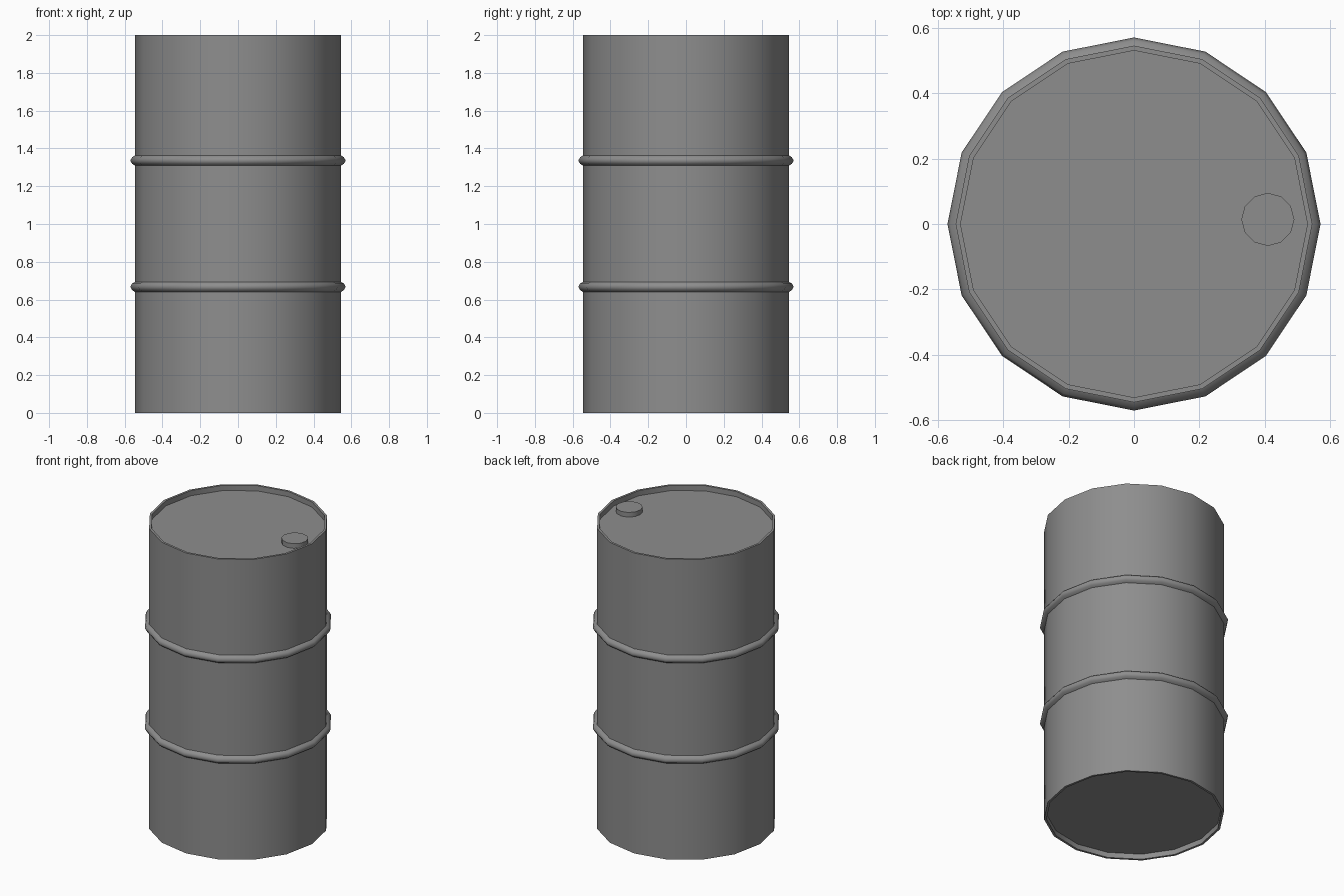
import bpy
import bmesh
import math
from mathutils import Vector

if "Cube" in bpy.data.objects:
    bpy.data.objects.remove(bpy.data.objects["Cube"], do_unlink=True)

# Single painted steel colour
steel = bpy.data.materials.new("grey_steel")
steel.use_nodes = True
colour = (0.27, 0.27, 0.27, 1.0)
steel.diffuse_color = colour
steel.node_tree.nodes["Principled BSDF"].inputs["Base Color"].default_value = colour

R_BODY, R_INNER, R_RIB = 0.545, 0.53, 0.57
RECESS = 0.035


def lathe(name, profile, sides, sharp, centre=(0, 0)):
    """Turn an (r, z) profile about z; ends are capped, 'sharp' lists hard rings."""
    bm = bmesh.new()
    rings = []
    for r, z in profile:
        ring = []
        for i in range(sides):
            a = math.tau * i / sides
            ring.append(bm.verts.new(Vector((r * math.cos(a), r * math.sin(a), z))))
        rings.append(ring)
    for low, high in zip(rings, rings[1:]):
        for i in range(sides):
            j = (i + 1) % sides
            bm.faces.new((low[i], low[j], high[j], high[i])).smooth = True
    bm.faces.new(rings[0][::-1])
    bm.faces.new(rings[-1])
    for k in sharp:
        for i in range(sides):
            bm.edges.get((rings[k][i], rings[k][(i + 1) % sides])).smooth = False
    bmesh.ops.recalc_face_normals(bm, faces=bm.faces)
    mesh = bpy.data.meshes.new(name)
    bm.to_mesh(mesh)
    bm.free()
    mesh.materials.append(steel)
    obj = bpy.data.objects.new(name, mesh)
    obj.location = (centre[0], centre[1], 0)
    bpy.context.collection.objects.link(obj)
    return obj


# Barrel shell: recessed base, wall with two rolled ribs, recessed lid
profile = [(R_INNER, RECESS), (R_INNER, 0), (R_BODY, 0)]
sharp = [0, 1, 2]
for z in (0.667, 1.336):
    start = len(profile)
    profile += [(R_BODY, z - 0.027), (0.561, z - 0.017), (R_RIB, z),
                (0.561, z + 0.017), (R_BODY, z + 0.027)]
    sharp += [start, start + 4]
profile += [(R_BODY, 2), (R_INNER, 2), (R_INNER, 2 - RECESS)]
sharp += range(len(profile) - 3, len(profile))
lathe("barrel_shell", profile, 16, sharp)

# Filler cap near the rim of the lid
lathe("filler_cap", [(0.081, 2 - RECESS - 0.005), (0.081, 1.996)], 12, [0, 1], (0.409, 0.014))
